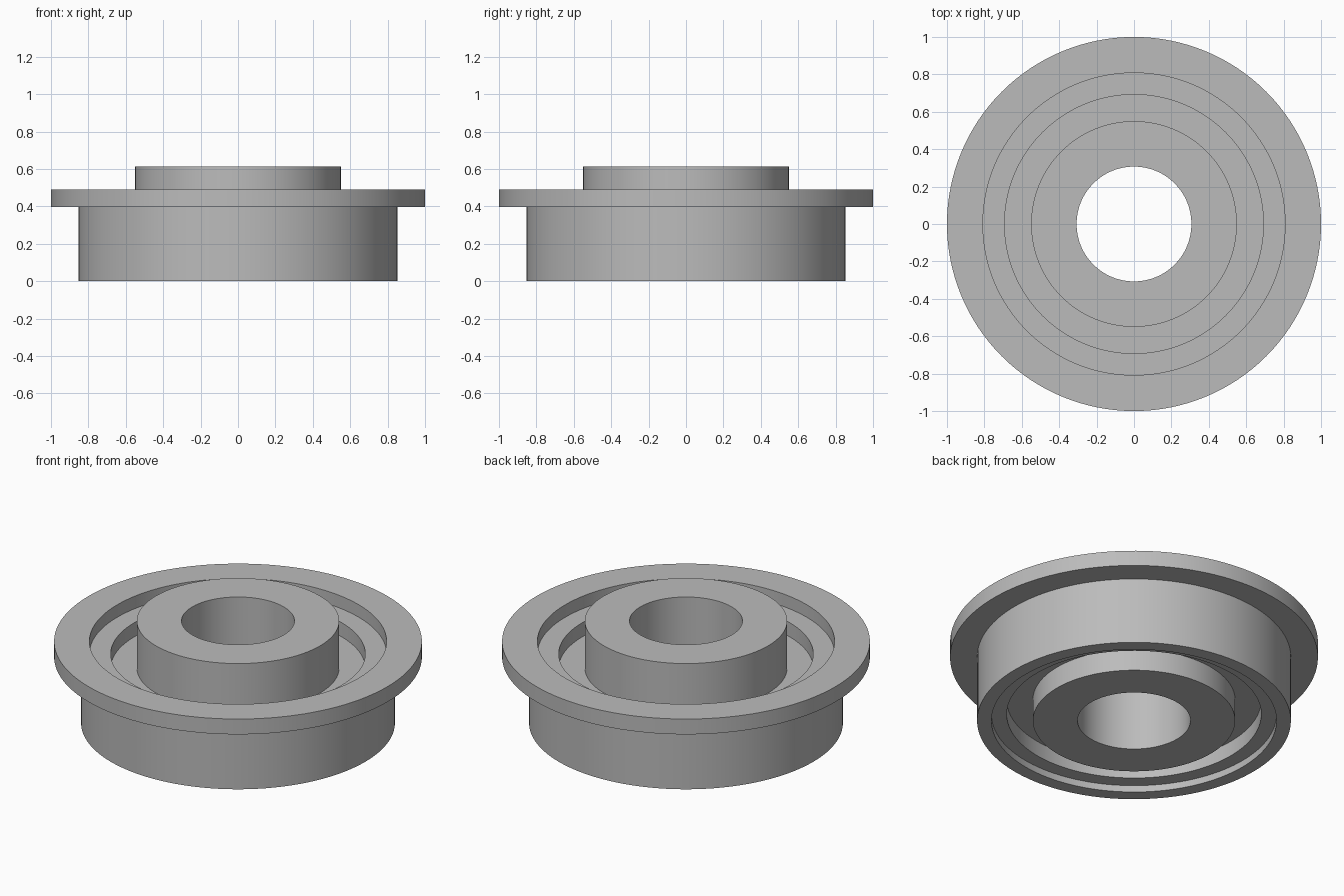
import bpy, bmesh, math

cube = bpy.data.objects.get("Cube")
if cube:
    bpy.data.objects.remove(cube)

SEGMENTS = 128

steel = bpy.data.materials.new("grey_steel")
steel.use_nodes = True
grey = (0.5, 0.5, 0.5, 1)
steel.diffuse_color = grey
steel.node_tree.nodes["Principled BSDF"].inputs["Base Color"].default_value = grey


def lathe(name, profile):
    """Spin an open (radius, height) profile, listed so faces point outward."""
    bm = bmesh.new()
    verts = [bm.verts.new((r, 0, z)) for r, z in profile]
    edges = [bm.edges.new(pair) for pair in zip(verts, verts[1:])]
    bmesh.ops.spin(bm, geom=verts + edges, cent=(0, 0, 0), axis=(0, 0, 1),
                   angle=math.tau, steps=SEGMENTS, use_merge=True)
    bmesh.ops.remove_doubles(bm, verts=bm.verts, dist=1e-5)
    # Make the winding follow the profile direction
    for face in bm.faces:
        face.normal_update()
    mesh = bpy.data.meshes.new(name)
    bm.to_mesh(mesh)
    bm.free()
    mesh.materials.append(steel)
    obj = bpy.data.objects.new(name, mesh)
    bpy.context.collection.objects.link(obj)
    bpy.ops.object.select_all(action="DESELECT")
    obj.select_set(True)
    bpy.context.view_layer.objects.active = obj
    bpy.ops.object.shade_smooth_by_angle(angle=math.radians(30))
    return obj


hub_radius, seat_radius = 0.55, 0.692
web_bottom, web_top = 0.13, 0.33
top_ledge, bottom_ledge = 0.415, 0.04

# Flanged outer ring with a stepped recess on both sides
lathe("outer_ring", [
    (seat_radius, web_bottom), (seat_radius, bottom_ledge), (0.775, bottom_ledge),
    (0.775, 0), (0.853, 0), (0.853, 0.398), (1, 0.398), (1, 0.49),
    (0.808, 0.49), (0.808, top_ledge), (seat_radius, top_ledge), (seat_radius, web_top)])

# Inner ring, with the bore running right through
lathe("inner_ring", [
    (hub_radius, web_bottom), (hub_radius, 0), (0.307, 0), (0.307, 0.613),
    (hub_radius, 0.613), (hub_radius, web_top)][::-1])

# Webs closing the gap between the rings
lathe("upper_web", [(seat_radius, web_top), (hub_radius, web_top)])
lathe("lower_web", [(hub_radius, web_bottom), (seat_radius, web_bottom)])
